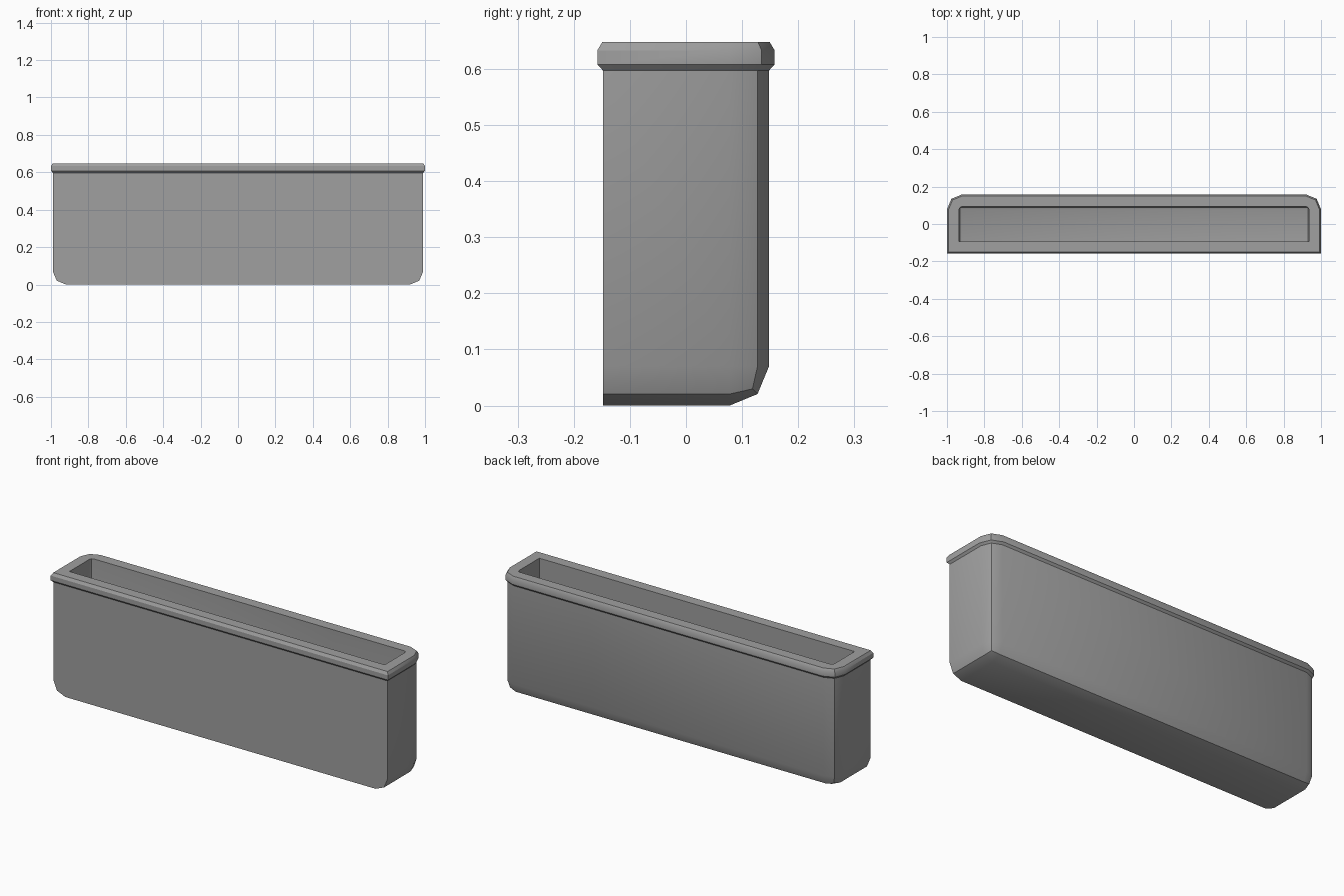
import bpy, bmesh, math
from mathutils import Vector

if "Cube" in bpy.data.objects:
    bpy.data.objects.remove(bpy.data.objects["Cube"])

HALF_X, HALF_Y, TOP, RIM_Z = 0.99, 0.148, 0.648, 0.597
RADIUS, WALL = 0.07, 0.055

gray = bpy.data.materials.new("plain gray")
gray.use_nodes = True
color = (0.35, 0.35, 0.35, 1)
gray.diffuse_color = color
gray.node_tree.nodes["Principled BSDF"].inputs["Base Color"].default_value = color


def finish(name, bm):
    mesh = bpy.data.meshes.new(name)
    bm.to_mesh(mesh)
    bm.free()
    mesh.materials.append(gray)
    obj = bpy.data.objects.new(name, mesh)
    bpy.context.collection.objects.link(obj)
    bpy.ops.object.select_all(action='DESELECT')
    obj.select_set(True)
    bpy.context.view_layer.objects.active = obj
    bpy.ops.object.shade_smooth_by_angle(angle=math.radians(30))


def open_box(name, inset, top, flip=False):
    """Open-topped box, rounded on every edge except those of the front."""
    bm = bmesh.new()
    bmesh.ops.create_cube(bm, size=2)
    for v in bm.verts:
        v.co = Vector((v.co.x * (HALF_X - inset), v.co.y * (HALF_Y - inset),
                       top if v.co.z > 0 else inset))
    middle = (top + inset) / 2
    rounded = []
    for e in bm.edges:
        on_top = all(v.co.z > middle for v in e.verts)
        on_front = all(v.co.y < 0 for v in e.verts)
        if not on_top and not on_front:
            rounded.append(e)
    bmesh.ops.bevel(bm, geom=rounded, offset=RADIUS - inset, segments=2,
                    profile=0.5, affect='EDGES')
    lid = [f for f in bm.faces if f.normal.z > 0.9]
    bmesh.ops.delete(bm, geom=lid, context='FACES')
    if flip:
        bmesh.ops.reverse_faces(bm, faces=bm.faces[:])
    finish(name, bm)


def outline(offset, z):
    """Plan outline: square front corners, rounded back corners."""
    x, y, r = HALF_X + offset, HALF_Y + offset, RADIUS + offset
    arc = [math.radians(a) for a in (0, 45, 90)]
    right = [(x - r + r * math.cos(a), y - r + r * math.sin(a)) for a in arc]
    left = [(-px, py) for px, py in reversed(right)]
    return [(px, py, z) for px, py in [(x, -y)] + right + left + [(-x, -y)]]


# Container walls and floor
open_box("outer_shell", 0, RIM_Z)
open_box("inner_lining", WALL, TOP, flip=True)

# Projecting rim and flat lip
profile = [(0, RIM_Z), (0.01, 0.608), (0.01, 0.633), (0.001, TOP), (-WALL, TOP)]
bm = bmesh.new()
rings = [[bm.verts.new(p) for p in outline(o, z)] for o, z in profile]
for low, high in zip(rings, rings[1:]):
    for i in range(len(low)):
        j = (i + 1) % len(low)
        bm.faces.new((low[i], low[j], high[j], high[i]))
finish("rim", bm)
